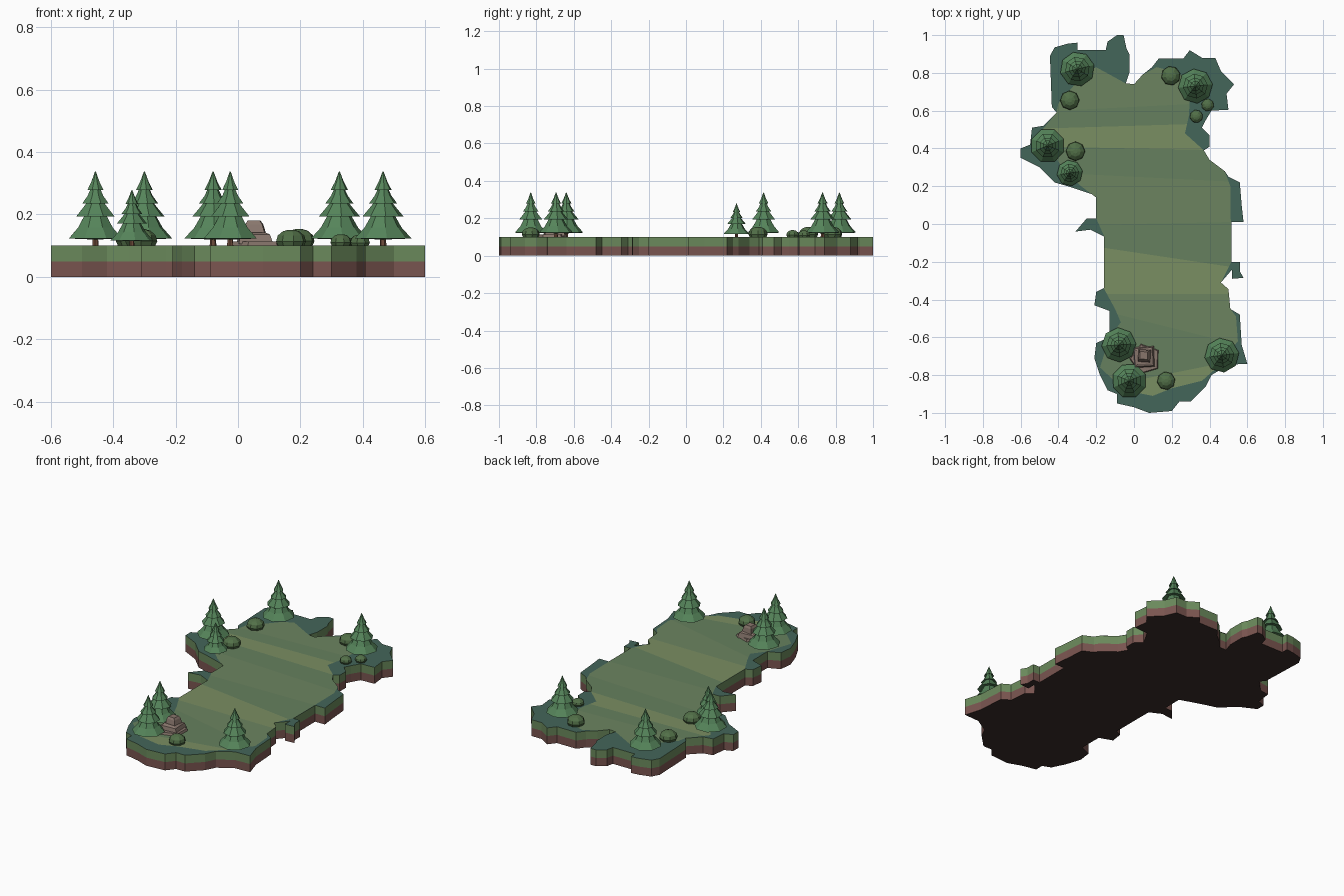
import bpy, bmesh, math, random
from mathutils import Vector

if "Cube" in bpy.data.objects:
    bpy.data.objects.remove(bpy.data.objects["Cube"])

random.seed(4)
GROUND = 0.1


def material(name, hex_code):
    rgb = [int(hex_code[i:i + 2], 16) / 255 for i in (0, 2, 4)]
    lin = [c / 12.92 if c < 0.04 else ((c + 0.055) / 1.055) ** 2.4 for c in rgb]
    m = bpy.data.materials.new(name)
    m.diffuse_color = (*lin, 1)
    m.use_nodes = True
    m.node_tree.nodes["Principled BSDF"].inputs["Base Color"].default_value = m.diffuse_color
    return m


GRASS_SIDE = material("grass_side", "6B8A5C")
SOIL = material("soil", "7A5550")
UNDER = material("underside", "3A2D2A")
EDGE = material("dark_grass", "44665A")
MEADOW = [material("meadow_a", "66805E"), material("meadow_b", "7A8E62"), material("meadow_c", "6C8460")]
LEAF = material("leaf", "55845A")
TRUNK = material("trunk", "6E4B3A")
BUSH = material("bush", "527048")
ROCK = material("rock", "88766C")


def finish(bm, name, mats):
    me = bpy.data.meshes.new(name)
    bm.to_mesh(me)
    bm.free()
    for m in mats:
        me.materials.append(m)
    ob = bpy.data.objects.new(name, me)
    bpy.context.collection.objects.link(ob)
    return ob


def bridge(bm, a, b, mat=0):
    n = len(a)
    for i in range(n):
        j = (i + 1) % n
        bm.faces.new((a[i], a[j], b[j], b[i])).material_index = mat


def lathe(bm, profile, sides, centre, turn=0, scale=1, mat=0, lean=(0, 0)):
    """Closed solid of stacked rings (radius, height), faceted."""
    rings = []
    for r, z in profile:
        ring = []
        for i in range(sides):
            a = turn + math.tau * i / sides
            ring.append(bm.verts.new((centre[0] + scale * (r * math.cos(a) + lean[0] * z),
                                      centre[1] + scale * (r * math.sin(a) + lean[1] * z),
                                      GROUND + scale * z)))
        rings.append(ring)
    for a, b in zip(rings, rings[1:]):
        bridge(bm, a, b, mat)
    bm.faces.new(rings[0][::-1]).material_index = mat
    bm.faces.new(rings[-1]).material_index = mat


# Island slab: coastline clockwise, east side then west side
east = [(-.09, 1), (-.055, 1), (-.04, .93), (-.025, .9), (-.025, .8), (-.045, .74), (0, .74),
        (.045, .79), (.095, .83), (.13, .875), (.26, .875), (.295, .92), (.36, .88), (.43, .88),
        (.46, .81), (.53, .74), (.49, .69), (.5, .605), (.41, .6), (.38, .55), (.36, .51),
        (.4, .47), (.4, .41), (.37, .39), (.4, .34), (.48, .28), (.5, .25), (.56, .22),
        (.57, .1), (.58, .01), (.515, .01), (.515, -.2), (.56, -.2), (.56, -.25), (.58, -.285),
        (.52, -.29), (.52, -.24), (.46, -.31), (.5, -.345), (.51, -.45), (.56, -.48),
        (.57, -.64), (.6, -.74), (.5, -.745), (.41, -.8), (.38, -.86), (.35, -.89),
        (.3, -.94), (.24, -.94), (.2, -.99)]
west = [(.08, -1), (0, -.97), (-.09, -.95), (-.09, -.9), (-.14, -.88), (-.18, -.8), (-.21, -.71),
        (-.2, -.63), (-.13, -.6), (-.13, -.46), (-.21, -.43), (-.2, -.36), (-.16, -.34),
        (-.16, -.065), (-.23, -.03), (-.31, -.04), (-.25, .03), (-.2, .03), (-.2, .15),
        (-.35, .2), (-.42, .22), (-.5, .3), (-.6, .35), (-.6, .4), (-.55, .42), (-.54, .51),
        (-.48, .52), (-.41, .59), (-.435, .62), (-.445, .89), (-.42, .935), (-.35, .955),
        (-.3, .96), (-.3, .92), (-.15, .92), (-.14, .965)]
coast = (east + west)[::-1]
bm = bmesh.new()
low, mid, top = [[bm.verts.new((x, y, z)) for x, y in coast] for z in (0, 0.05, GROUND)]
bridge(bm, low, mid, 1)
bridge(bm, mid, top, 0)
bm.faces.new(top).material_index = 3
bm.faces.new(low[::-1]).material_index = 2
finish(bm, "island_slab", [GRASS_SIDE, SOIL, UNDER, EDGE])

# Striped meadow lying on the slab
field = [(-.2, .83), (-.045, .745), (0, .74), (.045, .79), (.12, .83), (.24, .8), (.3, .72), (.29, .57),
         (.27, .48), (.37, .39), (.4, .34), (.48, .28), (.51, .2), (.515, -.2), (.46, -.31),
         (.5, -.345), (.51, -.45), (.54, -.49), (.55, -.62), (.45, -.75), (.36, -.83),
         (.2, -.87), (.1, -.91), (-.05, -.88), (-.18, -.76), (-.13, -.6), (-.07, -.52),
         (-.1, -.45), (-.16, -.34), (-.16, -.06), (-.2, .03), (-.2, .14), (-.28, .2),
         (-.38, .3), (-.5, .48), (-.41, .59), (-.4, .64), (-.26, .8)]
bm = bmesh.new()
bm.faces.new([bm.verts.new((x, y, GROUND + 0.0008)) for x, y in field[::-1]])
stripes = [(.62, .05, 2), (.52, .03, 0), (.4, -.02, 1), (.25, -.05, 0), (0, .02, 2),
           (-.15, -.15, 0), (-.37, 0, 1), (-.5, -.25, 2), (-.83, .2, 0)]
for y, slope, _ in stripes:
    bmesh.ops.bisect_plane(bm, geom=bm.verts[:] + bm.edges[:] + bm.faces[:], dist=1e-5,
                           plane_co=Vector((0, y, 0)), plane_no=Vector((-slope, 1, 0)))
for f in bm.faces:
    c = f.calc_center_median()
    f.material_index = next((s for y, k, s in stripes if c.y > y + k * c.x), 1)
finish(bm, "meadow", MEADOW)

# Fir trees: trunk plus four flared tiers
tiers = [(.012, .02), (.092, .023), (.06, .058), (.036, .1), (.066, .094), (.04, .125),
         (.026, .143), (.045, .136), (.027, .16), (.016, .184), (.028, .178), (.014, .205), (.0015, .238)]
trees = [(-.3, .82, 1), (.325, .73, 1), (-.457, .415, 1), (-.34, .27, .75),
         (-.08, -.64, 1), (-.025, -.83, 1), (.465, -.695, 1)]
for n, (x, y, s) in enumerate(trees):
    bm = bmesh.new()
    turn = random.uniform(0, 1)
    lathe(bm, [(.011, -.004), (.009, .03)], 6, (x, y), turn, s, 1)
    lathe(bm, tiers, 8, (x, y), turn, s)
    finish(bm, f"fir_tree_{n + 1}", [LEAF, TRUNK])

# Low faceted bushes
dome = [(.046, -.003), (.054, .015), (.048, .036), (.03, .051), (.012, .056)]
bushes = [(-.34, .655, .95), (-.31, .385, .95), (.195, .785, .95), (.39, .63, .62),
          (.33, .57, .65), (.17, -.83, .9)]
for n, (x, y, s) in enumerate(bushes):
    bm = bmesh.new()
    lathe(bm, dome, 8, (x, y), random.uniform(0, 1), s)
    finish(bm, f"bush_{n + 1}", [BUSH])

# Stacked boulder on a flat stone
bm = bmesh.new()
lathe(bm, [(.085, -.003), (.078, .014)], 5, (.06, -.715), .6)
lathe(bm, [(.078, .005), (.068, .036), (.05, .042)], 4, (.055, -.705), .85, lean=(-.1, 0))
lathe(bm, [(.048, .035), (.038, .068), (.028, .08)], 4, (.058, -.7), .72, lean=(-.08, .05))
finish(bm, "boulder", [ROCK])
